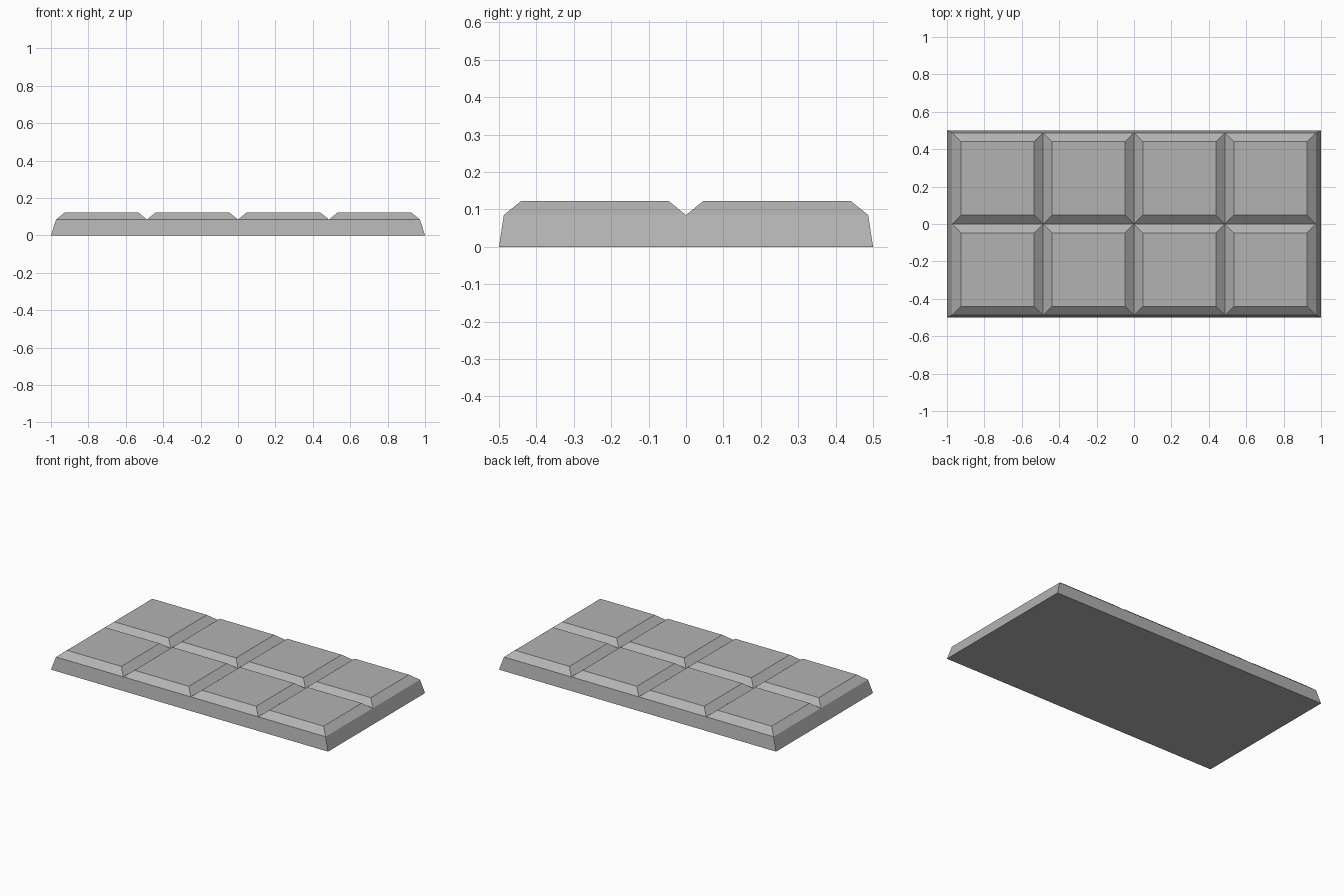
import bpy, bmesh

if "Cube" in bpy.data.objects:
    bpy.data.objects.remove(bpy.data.objects["Cube"])

RIM_X, RIM_Y = 0.973, 0.487      # half size at the groove level
BASE_X, BASE_Y = 1.0, 0.5        # half size at the bottom
GROOVE_Z, TOP_Z, BEVEL = 0.085, 0.123, 0.047

bm = bmesh.new()

# 4 x 2 grid of squares at the groove level
bmesh.ops.create_grid(bm, x_segments=4, y_segments=2, size=1)
for v in bm.verts:
    v.co = (v.co.x * RIM_X, v.co.y * RIM_Y, GROOVE_Z)
squares = list(bm.faces)

# Flared sides down to the ground, closed with a flat underside
rim = [e for e in bm.edges if e.is_boundary]
ext = bmesh.ops.extrude_edge_only(bm, edges=rim)["geom"]
for v in (g for g in ext if isinstance(g, bmesh.types.BMVert)):
    v.co = (v.co.x * BASE_X / RIM_X, v.co.y * BASE_Y / RIM_Y, 0)
bm.edges.ensure_lookup_table()
bmesh.ops.contextual_create(bm, geom=[e for e in bm.edges if e.is_boundary])

# Raised bevelled squares
bmesh.ops.inset_individual(bm, faces=squares, thickness=BEVEL, use_even_offset=True)
for f in squares:
    for v in f.verts:
        v.co.z = TOP_Z
bmesh.ops.recalc_face_normals(bm, faces=bm.faces)

mesh = bpy.data.meshes.new("segmented_bar")
bm.to_mesh(mesh)
bm.free()

grey = bpy.data.materials.new("plain grey")
grey.diffuse_color = (0.45, 0.45, 0.45, 1)
grey.use_nodes = True
grey.node_tree.nodes["Principled BSDF"].inputs["Base Color"].default_value = grey.diffuse_color
mesh.materials.append(grey)
bar = bpy.data.objects.new("segmented_bar", mesh)
bpy.context.collection.objects.link(bar)
